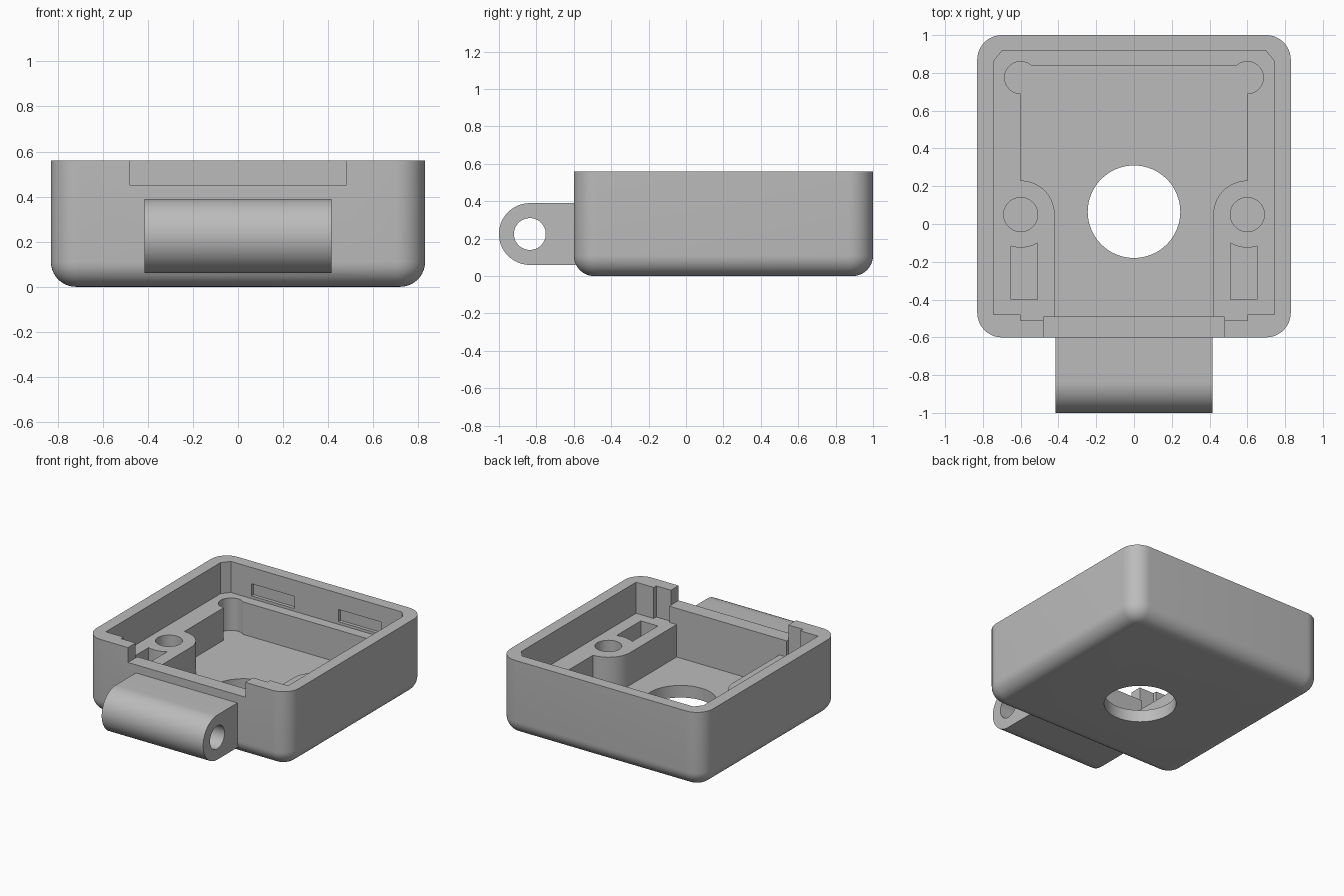
import bpy, bmesh
from math import cos, sin, radians
from mathutils import Matrix

default = bpy.data.objects.get("Cube")
if default:
    bpy.data.objects.remove(default, do_unlink=True)

grey = bpy.data.materials.new("plain_grey")
grey.use_nodes = True
colour = (0.5, 0.5, 0.5, 1)
grey.diffuse_color = colour
grey.node_tree.nodes["Principled BSDF"].inputs["Base Color"].default_value = colour


def make_object(name, bm):
    bmesh.ops.recalc_face_normals(bm, faces=bm.faces)
    mesh = bpy.data.meshes.new(name)
    bm.to_mesh(mesh)
    bm.free()
    mesh.materials.append(grey)
    obj = bpy.data.objects.new(name, mesh)
    bpy.context.collection.objects.link(obj)
    return obj


def arc(cx, cy, r, start, end, steps=24):
    angles = [radians(start + (end - start) * i / steps) for i in range(steps + 1)]
    return [(cx + r * cos(a), cy + r * sin(a)) for a in angles]


def circle(cx, cy, r):
    return arc(cx, cy, r, 0, 360, 64)[:-1]


def mirrored(points):
    return points + [(-x, y) for x, y in reversed(points)]


def prism(name, points, low, high, along_x=False):
    """Extrude an outline up z, or along x when the outline holds (y, z)."""
    bm = bmesh.new()
    face = bm.faces.new([bm.verts.new((x, y, low)) for x, y in points])
    top = bmesh.ops.extrude_face_region(bm, geom=[face])["geom"]
    verts = [v for v in top if isinstance(v, bmesh.types.BMVert)]
    bmesh.ops.translate(bm, verts=verts, vec=(0, 0, high - low))
    if along_x:
        turn = Matrix(((0, 0, 1), (1, 0, 0), (0, 1, 0)))
        bmesh.ops.transform(bm, matrix=turn.to_4x4(), verts=bm.verts)
    return make_object(name, bm)


def box(name, x0, x1, y0, y1, z0, z1):
    return prism(name, [(x0, y0), (x1, y0), (x1, y1), (x0, y1)], z0, z1)


def combine(target, tool, operation="DIFFERENCE"):
    mod = target.modifiers.new(tool.name, "BOOLEAN")
    mod.operation = operation
    mod.solver = "EXACT"
    mod.object = tool
    bpy.context.view_layer.objects.active = target
    bpy.ops.object.modifier_apply(modifier=mod.name)
    bpy.data.objects.remove(tool, do_unlink=True)


# Outer shell with rounded corners and a rounded bottom edge
W, FRONT, BACK, H = 0.83, -0.6, 1.0, 0.56
FLOOR, LEDGE, ABOVE = 0.09, 0.33, 0.7
R = 0.13
outline = mirrored(arc(W - R, FRONT + R, R, -90, 0, 12) + arc(W - R, BACK - R, R, 0, 90, 12))
case = prism("case_body", outline, 0, H)
bm = bmesh.new()
bm.from_mesh(case.data)
bottom = [e for e in bm.edges if all(v.co.z < 0.001 for v in e.verts)]
bmesh.ops.bevel(bm, geom=bottom, offset=0.11, segments=10, profile=0.5, affect="EDGES")
bm.to_mesh(case.data)
bm.free()

# Hinge barrel on the front wall, with its pin hole
barrel = [(-0.55, 0.06)] + [(-0.55, 0.39)] + arc(-0.835, 0.225, 0.165, 90, 270, 40)
combine(case, prism("hinge_barrel", barrel, -0.415, 0.415, True), "UNION")
combine(case, prism("pin_hole", circle(-0.835, 0.225, 0.085), -0.6, 0.6, True))

# Upper cavity, with chamfered back corners and stepped front corners
upper = [(0.48, -0.49), (0.48, -0.51), (0.6, -0.51), (0.6, -0.48),
         (0.745, -0.48), (0.745, 0.86), (0.7, 0.915)]
combine(case, prism("upper_cavity", mirrored(upper), LEDGE, ABOVE))

# Lower cavity, running around the screw bosses and corner reliefs
lower = ([(0.42, -0.49)] + arc(0.6, 0.05, 0.18, 180, 90)
         + arc(0.6, 0.775, 0.085, -90, 130, 32))
combine(case, prism("lower_cavity", mirrored(lower), FLOOR, LEDGE + 0.05))

# Round floor opening and front rim notch
combine(case, prism("floor_opening", circle(0, 0.065, 0.245), -0.1, 0.2))
combine(case, box("rim_notch", -0.48, 0.48, -0.7, -0.4, 0.45, ABOVE))

# Screw holes, ledge pockets and latch slots on both sides
pocket = [(0.51, -0.4), (0.65, -0.4)] + arc(0.6, 0.05, 0.175, -73.4, -121, 12)
for side in (-1, 1):
    combine(case, prism("screw_hole", circle(side * 0.6, 0.05, 0.09), FLOOR, 0.4))
    combine(case, prism("ledge_pocket", [(side * x, y) for x, y in pocket], FLOOR, 0.4))
    x0, x1 = sorted((side * 0.18, side * 0.53))
    combine(case, box("latch_slot", x0, x1, 0.88, 0.94, 0.35, 0.44))

# Smooth rounded faces, keep hard edges
bpy.ops.object.select_all(action="DESELECT")
case.select_set(True)
bpy.context.view_layer.objects.active = case
bpy.ops.object.shade_smooth_by_angle(angle=radians(30))
